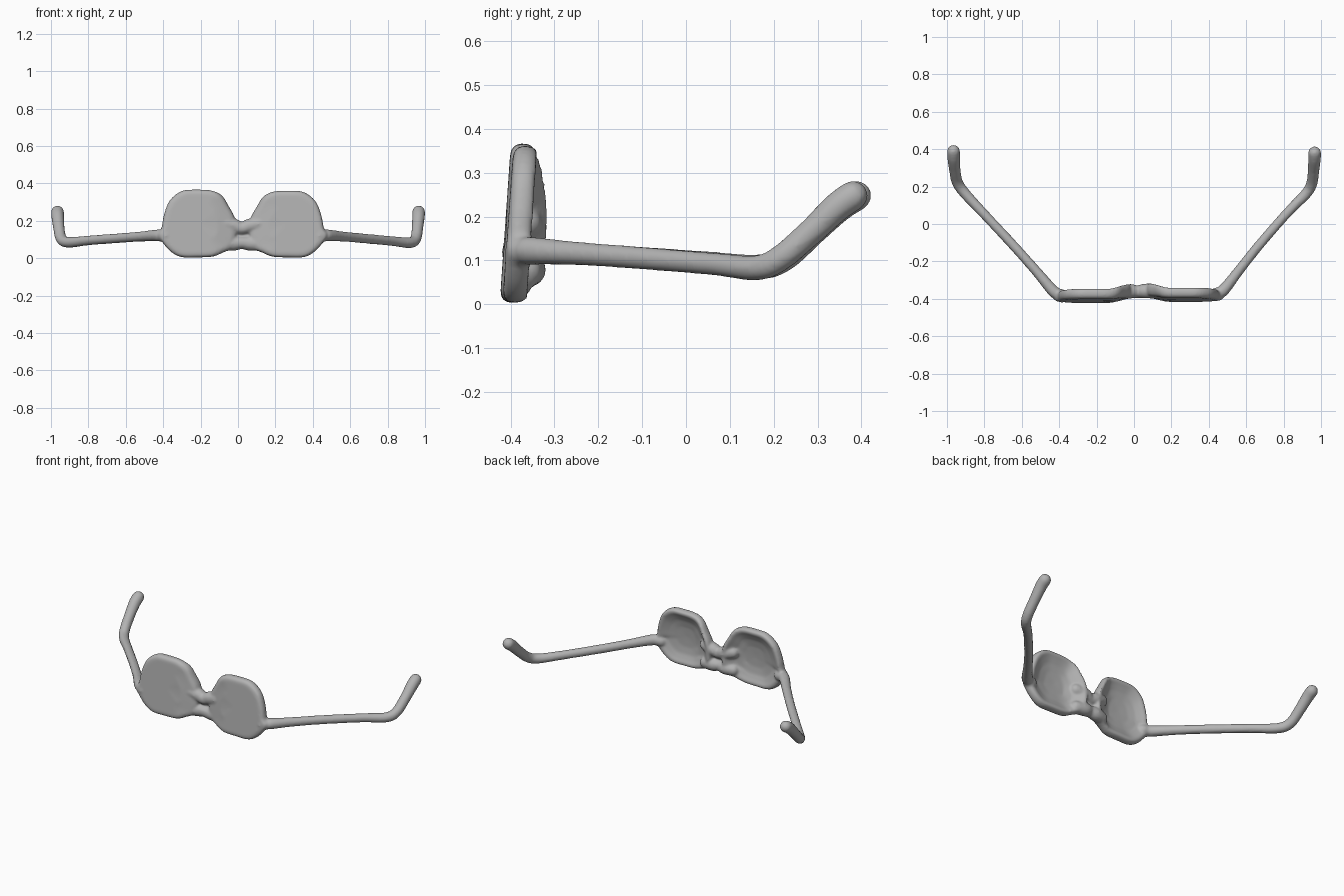
import bpy, bmesh, math
from mathutils import Vector

if "Cube" in bpy.data.objects:
    bpy.data.objects.remove(bpy.data.objects["Cube"])

grey = bpy.data.materials.new("plain grey")
grey.diffuse_color = (0.45, 0.45, 0.45, 1)
grey.use_nodes = True
grey.node_tree.nodes["Principled BSDF"].inputs["Base Color"].default_value = grey.diffuse_color


def spline(pts, n, closed=False):
    """Catmull-Rom samples through points of any dimension."""
    pts = [Vector(p) for p in pts]
    m = len(pts)
    pick = (lambda i: pts[i % m]) if closed else (lambda i: pts[max(0, min(m - 1, i))])
    out = []
    for i in range(m if closed else m - 1):
        a, b, c, d = (pick(i + k) for k in (-1, 0, 1, 2))
        for k in range(n):
            t = k / n
            out.append(0.5 * (2 * b + (c - a) * t + (2 * a - 5 * b + 4 * c - d) * t * t
                              + (3 * b - a - 3 * c + d) * t ** 3))
    if not closed:
        out.append(pts[-1])
    return out


def skin(bm, rings):
    """Bridge rings of equal size and close both ends."""
    vr = [[bm.verts.new(p) for p in r] for r in rings]
    n = len(vr[0])
    for a, b in zip(vr, vr[1:]):
        for i in range(n):
            bm.faces.new((a[i], a[(i + 1) % n], b[(i + 1) % n], b[i]))
    bm.faces.new(vr[0][::-1])
    bm.faces.new(vr[-1])


def tube(bm, pts, sides=14):
    """Tapered tube through (x, y, z, radius) points, with domed ends."""
    s = spline(pts, 6)
    c = [p.to_3d() for p in s]
    r = [p[3] for p in s]
    t0, t1 = (c[0] - c[1]).normalized(), (c[-1] - c[-2]).normalized()
    dome = [math.radians(a) for a in (25, 50, 70, 85)]
    head = [(c[0] + t0 * r[0] * math.sin(a), r[0] * math.cos(a)) for a in reversed(dome)]
    tail = [(c[-1] + t1 * r[-1] * math.sin(a), r[-1] * math.cos(a)) for a in dome]
    path = head + list(zip(c, r)) + tail
    rings = []
    for i, (p, rad) in enumerate(path):
        t = (path[min(i + 1, len(path) - 1)][0] - path[max(i - 1, 0)][0]).normalized()
        u = t.cross(Vector((1, 0, 0.2)) if abs(t.x) < 0.8 else Vector((0, 0, 1)))
        if i and u.dot(last) < 0:
            u = -u
        last = u.normalized()
        v = t.cross(last)
        rings.append([p + rad * (math.cos(k * math.tau / sides) * last
                                 + math.sin(k * math.tau / sides) * v) for k in range(sides)])
    skin(bm, rings)


# lens outline (x, z) and its section: (scale, depth from front 0 to back 1)
OUTLINE = [(-.22, .367), (-.14, .362), (-.085, .335), (-.05, .28), (-.02, .225),
           (-.01, .17), (-.01, .11), (-.03, .055), (-.08, .03), (-.135, .008),
           (-.22, .004), (-.305, .006), (-.36, .035), (-.405, .085), (-.43, .125),
           (-.41, .16), (-.397, .23), (-.365, .31), (-.30, .36)]
SECTION = [(.05, 0), (.5, 0), (.88, 0), (.965, .1), (1, .38), (.99, .72), (.94, .97),
           (.87, .97), (.76, .78), (.6, .55), (.35, .4), (.05, .36)]
CX, CZ = -.21, .185


def lens(bm, right):
    loop = spline(OUTLINE, 4, closed=True)
    rings = []
    for s, d in SECTION:
        ring = []
        for p in loop:
            x, z = CX + (p.x - CX) * s, CZ + (p.y - CZ) * s
            w = max(0, min(1, (x - CX - .07) / .13))
            w = w * w * (3 - 2 * w)                      # sweep back at the nose
            front = -.425 + .07 * z + .02 * w
            back = -.367 + .065 * z + .036 * w
            y = front + (back - front) * d
            ring.append((.05 - x, y + .006, z * .985) if right else (x, y, z))
        rings.append(ring)
    skin(bm, rings)


bm = bmesh.new()
lens(bm, False)
lens(bm, True)

# bridge: two strands leaving a small hole between them
for z, zend in ((.160, .185), (.083, .075)):
    tube(bm, [(-.07, -.368, zend, .036), (-.02, -.36, (z + zend) / 2, .039), (.02, -.362, z, .034),
              (.06, -.358, (z + zend) / 2, .039), (.115, -.364, zend, .036)])

# left and right arms with their upturned tips
tube(bm, [(-.385, -.385, .12, .036), (-.43, -.36, .122, .032), (-.52, -.255, .116, .027),
          (-.64, -.12, .107, .026), (-.80, .052, .095, .026), (-.905, .165, .085, .029),
          (-.945, .225, .105, .030), (-.958, .29, .165, .031), (-.964, .35, .222, .034),
          (-.965, .388, .247, .035)])
tube(bm, [(.435, -.378, .12, .036), (.48, -.352, .122, .032), (.56, -.25, .116, .027),
          (.67, -.112, .106, .026), (.82, .06, .092, .026), (.918, .16, .083, .029),
          (.95, .215, .105, .030), (.960, .285, .165, .031), (.965, .345, .222, .034),
          (.966, .38, .247, .035)])

bmesh.ops.recalc_face_normals(bm, faces=bm.faces)
mesh = bpy.data.meshes.new("spectacle_frame")
bm.to_mesh(mesh)
bm.free()
mesh.materials.append(grey)
frame = bpy.data.objects.new("spectacle_frame", mesh)
bpy.context.collection.objects.link(frame)

# melt all parts into one soft skin
fuse = frame.modifiers.new("fuse", 'REMESH')
fuse.mode = 'VOXEL'
fuse.voxel_size = .007
fuse.use_smooth_shade = True
soften = frame.modifiers.new("soften", 'SMOOTH')
soften.factor = .5
soften.iterations = 6
